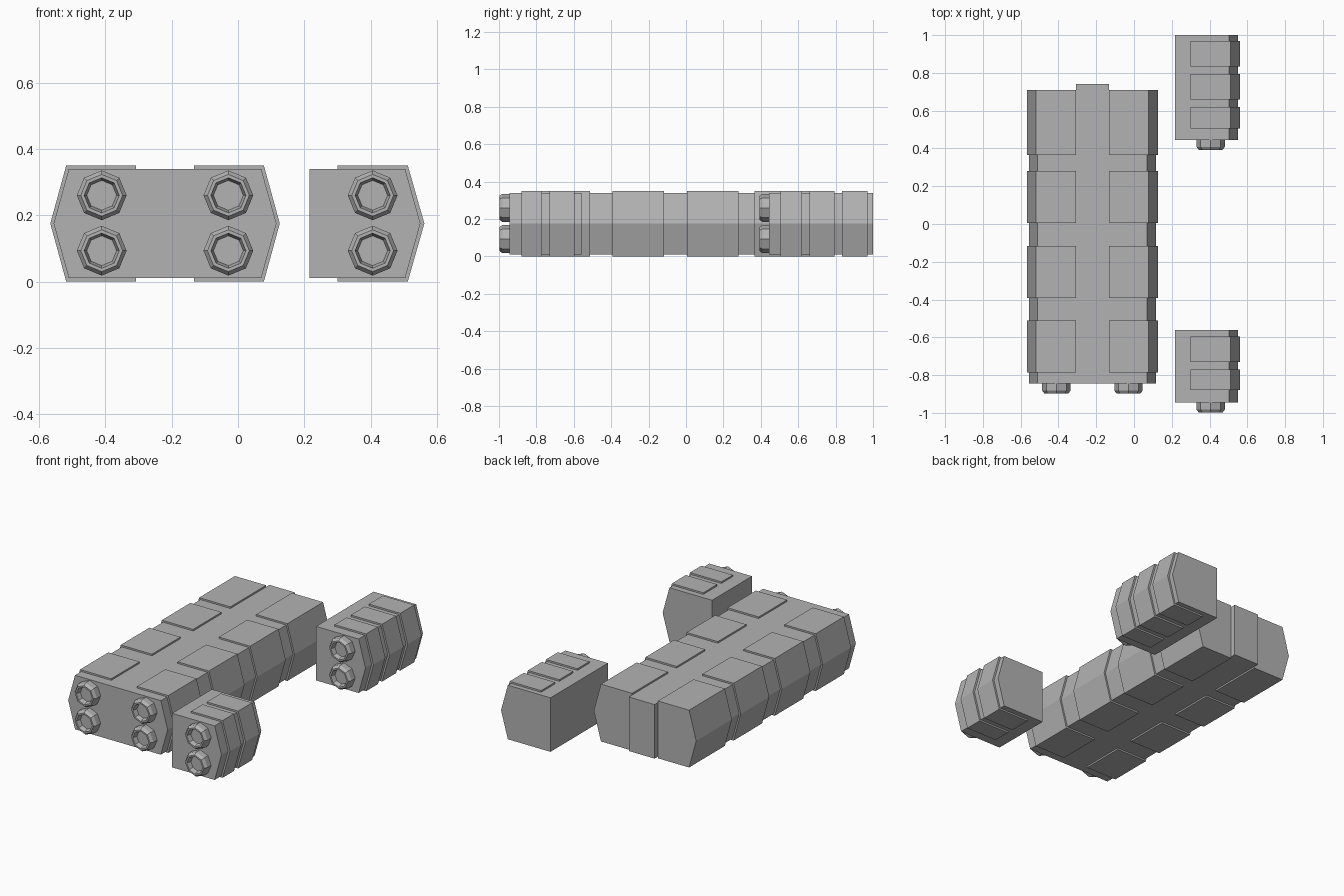
import bpy, bmesh, math

if "Cube" in bpy.data.objects:
    bpy.data.objects.remove(bpy.data.objects["Cube"])

grey = bpy.data.materials.new("plain_grey")
grey.diffuse_color = (0.45, 0.45, 0.45, 1)
grey.use_nodes = True
grey.node_tree.nodes["Principled BSDF"].inputs["Base Color"].default_value = grey.diffuse_color


def finish(bm, name):
    bmesh.ops.recalc_face_normals(bm, faces=bm.faces)
    me = bpy.data.meshes.new(name)
    bm.to_mesh(me)
    bm.free()
    me.materials.append(grey)
    ob = bpy.data.objects.new(name, me)
    bpy.context.collection.objects.link(ob)
    return ob


def prism(name, profile, y0, y1):
    """Extrude an x/z outline along y."""
    bm = bmesh.new()
    face = bm.faces.new([bm.verts.new((x, y0, z)) for x, z in profile])
    out = bmesh.ops.extrude_face_region(bm, geom=[face])
    for v in out["geom"]:
        if isinstance(v, bmesh.types.BMVert):
            v.co.y = y1
    return finish(bm, name)


def nozzle(name, x, y, z):
    """Eight-sided nozzle with a bevelled rim and a recessed middle."""
    bm = bmesh.new()
    rings = []
    for r, d in ((0.075, 0), (0.075, 0.037), (0.063, 0.053), (0.053, 0.053), (0.045, 0.025)):
        rings.append([bm.verts.new((x + r * math.sin(k * math.pi / 4), y - d,
                                    z + r * math.cos(k * math.pi / 4))) for k in range(8)])
    for a, b in zip(rings, rings[1:]):
        for k in range(8):
            j = (k + 1) % 8
            bm.faces.new((a[k], a[j], b[j], b[k]))
    bm.faces.new(rings[0])
    bm.faces.new(rings[-1])
    return finish(bm, name)


def wrap(inner, shoulder, apex):
    """Outline of an armour plate that wraps one pointed side."""
    return [(inner, 0.0), (shoulder, 0.0), (apex, 0.175), (shoulder, 0.35), (inner, 0.35)]


# Main block, hexagonal in section, with a rear spine
CX = -0.22
prism("main_body", [(CX - 0.29, 0.01), (CX + 0.29, 0.01), (CX + 0.336, 0.175),
                    (CX + 0.29, 0.34), (CX - 0.29, 0.34), (CX - 0.336, 0.175)], -0.845, 0.708)
prism("rear_spine", [(CX - 0.087, 0.01), (CX + 0.087, 0.01),
                     (CX + 0.087, 0.34), (CX - 0.087, 0.34)], 0.6, 0.742)

# Plates and nozzles on both sides of the main block
for s, side in ((-1, "left"), (1, "right")):
    for y0, y1 in ((-0.785, -0.512), (-0.392, -0.117), (0.005, 0.28), (0.365, 0.71)):
        prism(f"main_plate_{side}", wrap(CX + s * 0.087, CX + s * 0.298, CX + s * 0.346), y0, y1)
    for z in (0.093, 0.26):
        nozzle(f"main_nozzle_{side}", CX + s * 0.191, -0.845, z)

# Two side pods with a flat inner wall
pods = (("front", -0.945, -0.56, ((-0.88, -0.77), (-0.73, -0.595))),
        ("rear", 0.445, 1.0, ((0.505, 0.62), (0.66, 0.795), (0.835, 0.97))))
for label, y0, y1, plates in pods:
    prism(f"{label}_pod_body", [(0.216, 0.01), (0.504, 0.01), (0.55, 0.175),
                                (0.504, 0.34), (0.216, 0.34)], y0, y1)
    for a, b in plates:
        prism(f"{label}_pod_plate", wrap(0.30, 0.512, 0.562), a, b)
    for z in (0.093, 0.26):
        nozzle(f"{label}_pod_nozzle", 0.406, y0, z)
